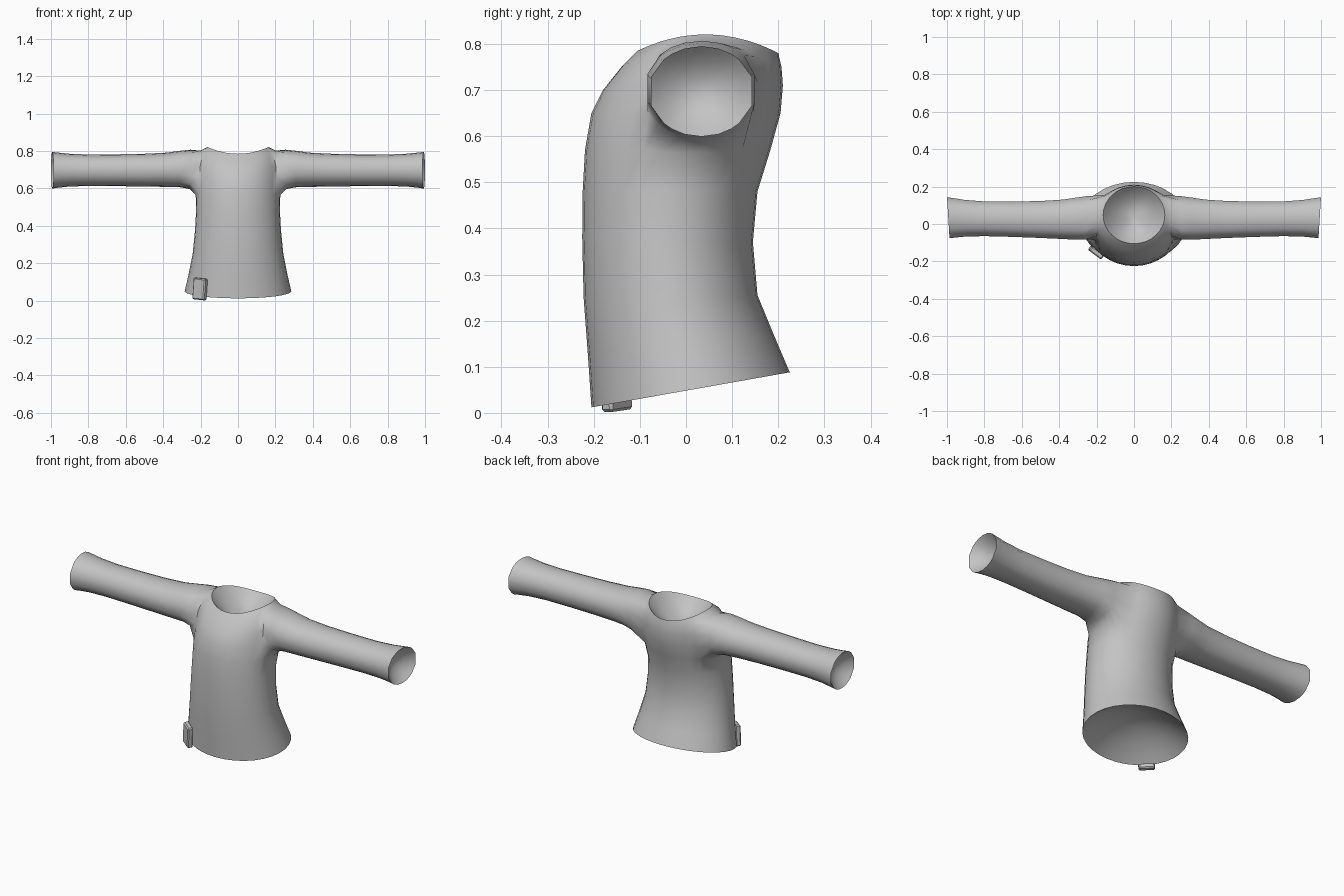
import bpy, bmesh
from math import sin, cos, pi, atan2, radians
from mathutils import Vector, Matrix

if "Cube" in bpy.data.objects:
    bpy.data.objects.remove(bpy.data.objects["Cube"])

cloth = bpy.data.materials.new("grey_cloth")
cloth.use_nodes = True
GREY = (0.55, 0.55, 0.55, 1)
cloth.diffuse_color = GREY
cloth.node_tree.nodes["Principled BSDF"].inputs["Base Color"].default_value = GREY

SEG = 32
# Torso rings: front y, front z, back y, back z, half width, lift at the sides
TORSO = [
    (-.205, .012, .225, .088, .285, 0),
    (-.213, .13, .19, .17, .262, 0),
    (-.222, .25, .155, .255, .242, 0),
    (-.225, .38, .145, .37, .23, 0),
    (-.224, .48, .155, .48, .224, 0),
    (-.219, .57, .183, .57, .224, 0),
    (-.205, .65, .205, .65, .222, 0),
    (-.18, .70, .21, .71, .215, .02),
    (-.14, .75, .207, .75, .20, .05),
    (-.105, .785, .20, .78, .165, .038),
]
# Sleeve rings: x, front y, back y, bottom z, top z
SLEEVE = [
    (.255, -.095, .16, .597, .81),
    (.31, -.09, .147, .606, .801),
    (.38, -.086, .136, .608, .791),
    (.50, -.08, .128, .61, .785),
    (.65, -.074, .125, .612, .782),
    (.80, -.07, .126, .613, .781),
    (.90, -.072, .134, .61, .785),
    (.96, -.078, .144, .604, .791),
    (.993, -.082, .149, .599, .795),
]
COL_A, COL_B, ROW_A, ROW_B = -2, 4, 5, 8   # armhole patch on the torso


def bridge(bm, a, b):
    for i in range(len(a)):
        j = (i + 1) % len(a)
        bm.faces.new((a[i], a[j], b[j], b[i]))


def lining(bm, loop, inward):
    """Close an opening with a hollow that curves into the garment."""
    centre = sum((v.co for v in loop), Vector()) / len(loop)
    last = loop
    for k in (.85, .6, .3):
        ring = [bm.verts.new(centre + (v.co - centre) * k + inward * (1 - k * k))
                for v in loop]
        bridge(bm, last, ring)
        last = ring
    tip = bm.verts.new(centre + inward)
    for i in range(len(last)):
        bm.faces.new((last[i], last[(i + 1) % len(last)], tip))


bm = bmesh.new()

# Torso
rings = []
for fy, fz, by, bz, half, lift in TORSO:
    ring = []
    for i in range(SEG):
        c, s = cos(2 * pi * i / SEG), sin(2 * pi * i / SEG)
        t = (s + 1) / 2
        ring.append(bm.verts.new((half * c, fy + (by - fy) * t,
                                  fz + (bz - fz) * t + lift * c * c)))
    rings.append(ring)

armhole = {i % SEG for i in range(COL_A, COL_B)}
armhole |= {(SEG // 2 - 1 - i) % SEG for i in range(COL_A, COL_B)}
for r in range(len(rings) - 1):
    for i in range(SEG):
        if ROW_A <= r < ROW_B and i in armhole:
            continue
        j = (i + 1) % SEG
        bm.faces.new((rings[r][i], rings[r][j], rings[r + 1][j], rings[r + 1][i]))

# Sleeves, grown from the armholes
path = [(c, ROW_A) for c in range(COL_A, COL_B)]
path += [(COL_B, r) for r in range(ROW_A, ROW_B)]
path += [(c, ROW_B) for c in range(COL_B, COL_A, -1)]
path += [(COL_A, r) for r in range(ROW_B, ROW_A, -1)]
mid_c, mid_r = (COL_A + COL_B) / 2, (ROW_A + ROW_B) / 2
angles = [atan2((r - mid_r) / (ROW_B - mid_r), (c - mid_c) / (COL_B - mid_c))
          for c, r in path]

seams = []
for side in (1, -1):
    loop = [rings[r][(c if side > 0 else SEG // 2 - c) % SEG] for c, r in path]
    seams += loop
    for n, (x, y0, y1, z0, z1) in enumerate(SLEEVE):
        slant = .007 * n / (len(SLEEVE) - 1)
        ring = [bm.verts.new((side * (x + slant * cos(a)),
                              (y0 + y1) / 2 + (y1 - y0) / 2 * cos(a),
                              (z0 + z1) / 2 + (z1 - z0) / 2 * sin(a)))
                for a in angles]
        bridge(bm, loop, ring)
        loop = ring
        if n == 0:
            seams += ring
    lining(bm, loop, Vector((-side * .06, 0, 0)))

# Soften the armhole seams
bmesh.ops.smooth_vert(bm, verts=list(set(seams)), factor=.4,
                      use_axis_x=True, use_axis_y=True, use_axis_z=True)

# Neck and hem hollows
lining(bm, rings[-1], Vector((0, 0, -.10)))
lining(bm, rings[0], Vector((0, 0, .10)))
bmesh.ops.recalc_face_normals(bm, faces=bm.faces)


def finish(name, mesh_data, angle):
    me = bpy.data.meshes.new(name)
    mesh_data.to_mesh(me)
    mesh_data.free()
    me.materials.append(cloth)
    ob = bpy.data.objects.new(name, me)
    bpy.context.collection.objects.link(ob)
    bpy.ops.object.select_all(action='DESELECT')
    ob.select_set(True)
    bpy.context.view_layer.objects.active = ob
    bpy.ops.object.shade_smooth_by_angle(angle=radians(angle))
    return ob


finish("shirt", bm, 50)

# Small hem tag on the front right
tag = bmesh.new()
bmesh.ops.create_cube(tag, size=1)
bmesh.ops.scale(tag, vec=(.08, .03, .115), verts=tag.verts)
bmesh.ops.bevel(tag, geom=list(tag.edges), offset=.006, segments=1, affect='EDGES')
place = (Matrix.Translation((-.203, -.152, .062)) @ Matrix.Rotation(radians(-37), 4, 'Z')
         @ Matrix.Rotation(radians(5), 4, 'Y'))
bmesh.ops.transform(tag, matrix=place, verts=tag.verts)
finish("hem_tag", tag, 30)
